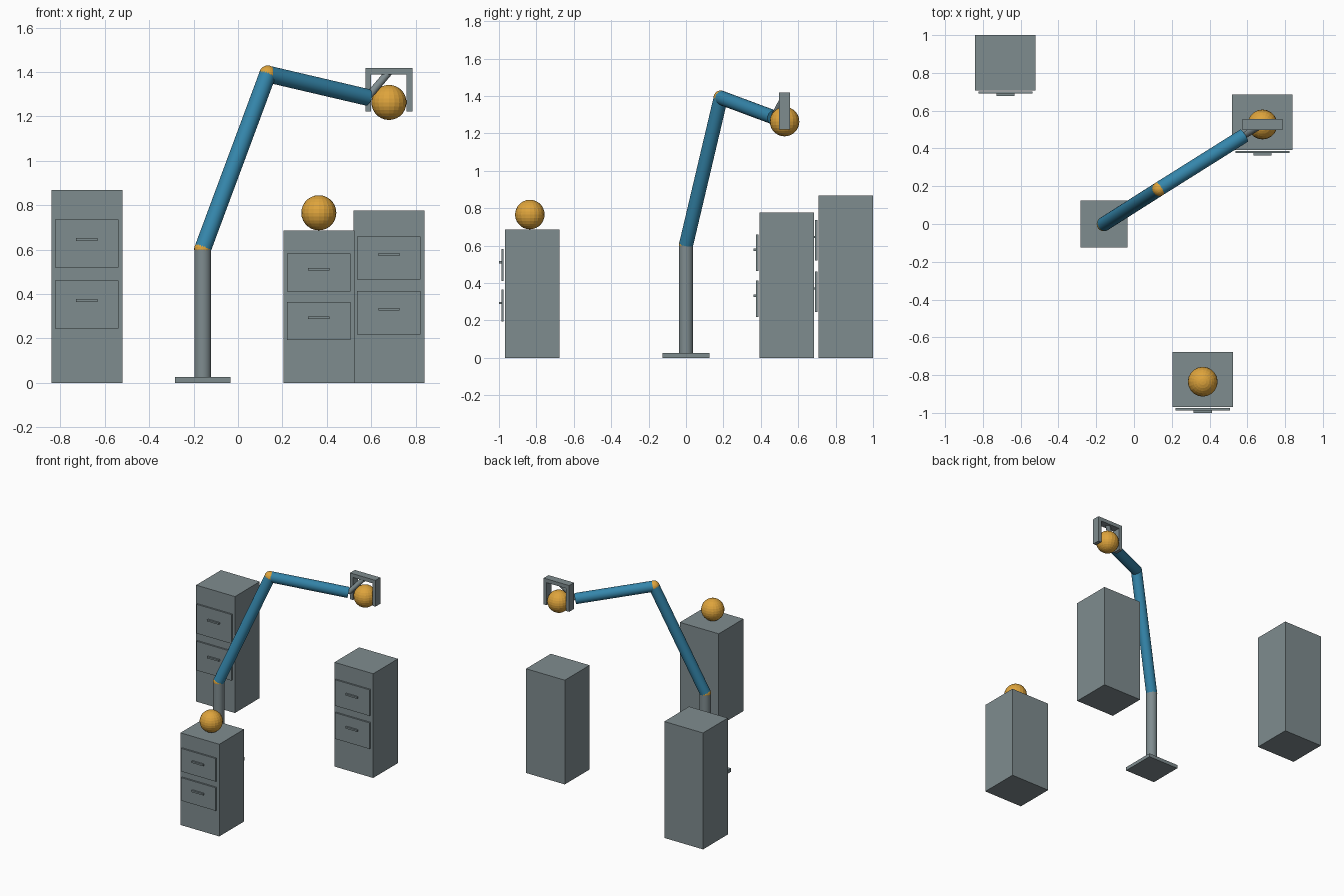
import bpy
from mathutils import Vector

if "Cube" in bpy.data.objects:
    bpy.data.objects.remove(bpy.data.objects["Cube"])


def material(name, rgb):
    m = bpy.data.materials.new(name)
    m.diffuse_color = (*rgb, 1)
    m.use_nodes = True
    m.node_tree.nodes["Principled BSDF"].inputs["Base Color"].default_value = m.diffuse_color
    return m


GREY = material("steel grey", (0.212, 0.262, 0.275))
BLUE = material("arm blue", (0.035, 0.238, 0.407))
GOLD = material("gold", (0.73, 0.37, 0.045))


def finish(name, mat, smooth=False):
    ob = bpy.context.object
    ob.name = name
    ob.data.materials.append(mat)
    if smooth:
        bpy.ops.object.shade_smooth_by_angle()
    return ob


def box(name, lo, hi, mat=GREY):
    lo, hi = Vector(lo), Vector(hi)
    bpy.ops.mesh.primitive_cube_add(size=1, location=(lo + hi) / 2)
    bpy.context.object.scale = hi - lo
    bpy.ops.object.transform_apply(location=False, rotation=False, scale=True)
    return finish(name, mat)


def rod(name, a, b, r, mat):
    a, b = Vector(a), Vector(b)
    d = b - a
    bpy.ops.mesh.primitive_cylinder_add(
        vertices=24, radius=r, depth=d.length, location=(a + b) / 2,
        rotation=d.to_track_quat('Z', 'Y').to_euler())
    return finish(name, mat, True)


def ball(name, c, r, segments=20, rings=14):
    bpy.ops.mesh.primitive_uv_sphere_add(
        segments=segments, ring_count=rings, radius=r, location=c)
    return finish(name, GOLD)


def cabinet(name, x, y, h):
    """Two-drawer cabinet: x is the centre, y the front of the body."""
    box(name + "_body", (x - 0.16, y, 0), (x + 0.16, y + 0.292, h))
    for i, (z0, z1) in enumerate(((0.281, 0.531), (0.598, 0.848))):
        tag = ("lower", "upper")[i]
        box(f"{name}_{tag}_drawer", (x - 0.143, y - 0.018, z0 * h),
            (x + 0.143, y - 0.006, z1 * h))
        zc = (z0 + z1) / 2 * h + 0.021 * h
        box(f"{name}_{tag}_handle", (x - 0.048, y - 0.031, zc - 0.006),
            (x + 0.048, y - 0.018, zc + 0.006))


# Cabinets
cabinet("rear_cabinet", -0.681, 0.708, 0.868)
cabinet("right_cabinet", 0.68, 0.393, 0.777)
cabinet("front_cabinet", 0.364, -0.969, 0.687)

# Pedestal
shoulder = (-0.159, 0, 0.603)
elbow = (0.134, 0.186, 1.391)
wrist = (0.583, 0.468, 1.286)
grip = (0.68, 0.527, 1.40)
box("base_plate", (-0.284, -0.125, 0), (-0.034, 0.125, 0.026))
rod("column", (-0.159, 0, 0.02), shoulder, 0.038, GREY)

# Arm and joints
rod("upper_arm", shoulder, elbow, 0.038, BLUE)
rod("forearm", elbow, wrist, 0.038, BLUE)
ball("shoulder_joint", shoulder, 0.0385)
ball("elbow_joint", elbow, 0.0385)
rod("wrist_rod", wrist, grip, 0.017, GREY)

# Gripper
box("gripper_bar", (0.575, 0.498, 1.39), (0.785, 0.555, 1.418))
for side, x in (("left", 0.575), ("right", 0.76)):
    box(side + "_finger", (x, 0.498, 1.222), (x + 0.025, 0.555, 1.39))

# Balls
ball("gripped_ball", (0.68, 0.527, 1.263), 0.079)
ball("cabinet_ball", (0.364, -0.835, 0.766), 0.079)
